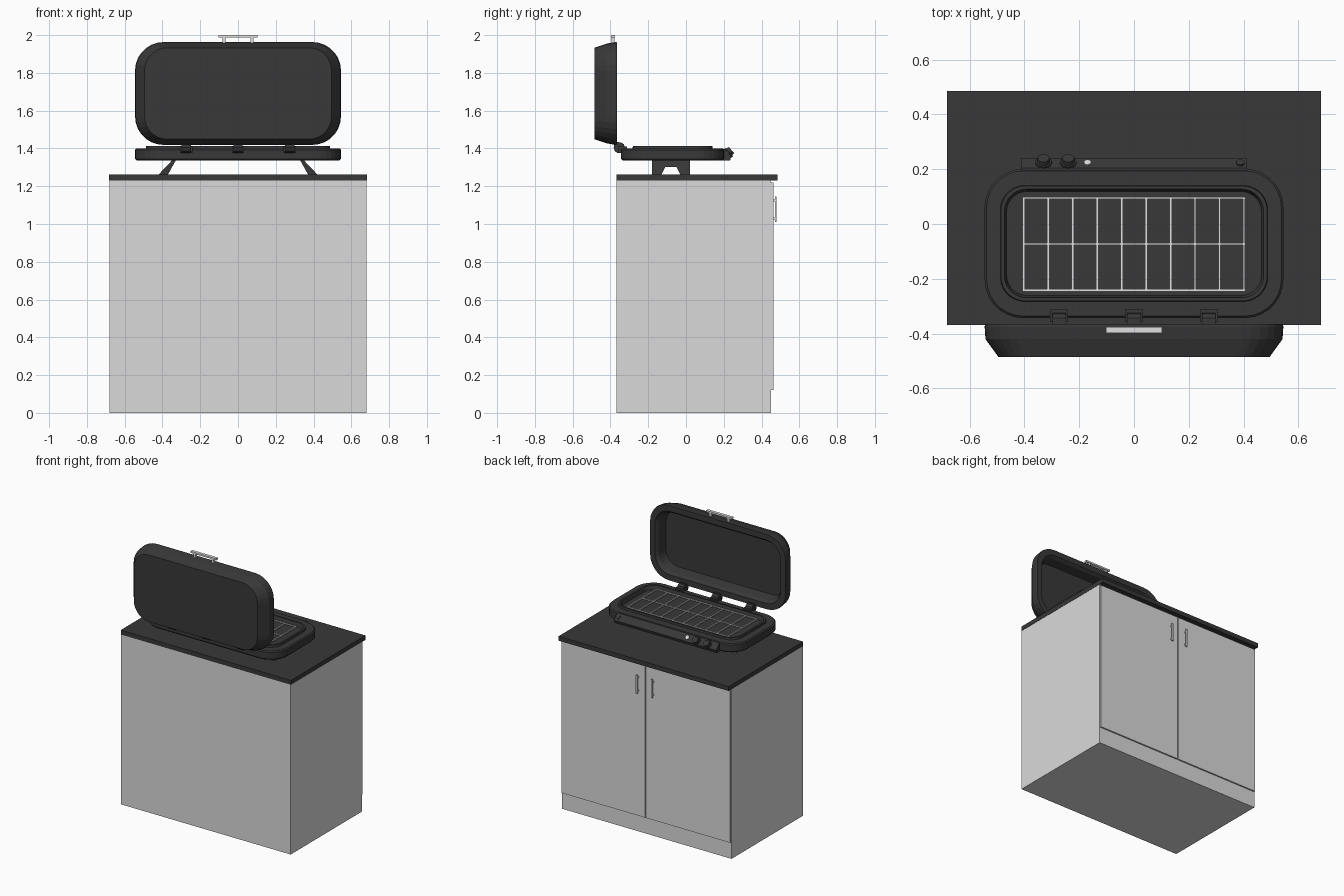
import bpy, bmesh, math
from mathutils import Matrix, Vector

if "Cube" in bpy.data.objects:
    bpy.data.objects.remove(bpy.data.objects["Cube"], do_unlink=True)


def material(name, value):
    m = bpy.data.materials.new(name)
    m.use_nodes = True
    colour = (value, value, value, 1)
    m.diffuse_color = colour
    m.node_tree.nodes["Principled BSDF"].inputs["Base Color"].default_value = colour
    return m


CHARCOAL = material("charcoal", 0.04)
CABINET = material("cabinet grey", 0.7)
STEEL = material("pale steel", 0.75)


def finish(name, bm, mat):
    bmesh.ops.recalc_face_normals(bm, faces=bm.faces)
    mesh = bpy.data.meshes.new(name)
    bm.to_mesh(mesh)
    bm.free()
    mesh.materials.append(mat)
    obj = bpy.data.objects.new(name, mesh)
    bpy.context.collection.objects.link(obj)
    return obj


def box(name, x, y, z, mat):
    """Box from (low, high) spans on each axis."""
    bm = bmesh.new()
    size = [b - a for a, b in (x, y, z)]
    mid = Vector([(a + b) / 2 for a, b in (x, y, z)])
    bmesh.ops.create_cube(bm, size=1, matrix=Matrix.Translation(mid) @ Matrix.Diagonal((*size, 1)))
    return finish(name, bm, mat)


def cylinder(name, centre, axis, radius, depth, mat, tip=1.0, sides=20):
    bm = bmesh.new()
    turn = Vector((0, 0, 1)).rotation_difference(Vector(axis)).to_matrix().to_4x4()
    bmesh.ops.create_cone(bm, cap_ends=True, segments=sides, radius1=radius, radius2=radius * tip,
                          depth=depth, matrix=Matrix.Translation(centre) @ turn)
    obj = finish(name, bm, mat)
    return obj


def rounded_loft(name, rings, matrix, mat, steps=7):
    """Loft through rounded rectangles (half width, half height, radius, level), capped."""
    bm = bmesh.new()
    loops = []
    for w, h, r, level in rings:
        loop = []
        for q, (sx, sy) in enumerate(((1, 1), (-1, 1), (-1, -1), (1, -1))):
            for i in range(steps + 1):
                a = math.pi / 2 * (q + i / steps)
                co = (sx * (w - r) + r * math.cos(a), sy * (h - r) + r * math.sin(a), level)
                loop.append(bm.verts.new(matrix @ Vector(co)))
        loops.append(loop)
    for a, b in zip(loops, loops[1:]):
        for i in range(len(a)):
            j = (i + 1) % len(a)
            bm.faces.new((a[i], a[j], b[j], b[i]))
    bm.faces.new(loops[0])
    bm.faces.new(loops[-1])
    return finish(name, bm, mat)


def prism(name, profile, x_low, x_high, mat):
    """Extrude a (y, z) profile between two x positions given as functions of z."""
    bm = bmesh.new()
    a = [bm.verts.new((x_low(z), y, z)) for y, z in profile]
    b = [bm.verts.new((x_high(z), y, z)) for y, z in profile]
    bm.faces.new(a)
    bm.faces.new(b)
    for i in range(len(a)):
        j = (i + 1) % len(a)
        bm.faces.new((a[i], a[j], b[j], b[i]))
    return finish(name, bm, mat)


# Cabinet and countertop
box("cabinet_body", (-0.68, 0.68), (-0.368, 0.45), (0, 1.23), CABINET)
box("countertop", (-0.682, 0.682), (-0.368, 0.485), (1.23, 1.262), CHARCOAL)

# Doors with bar handles
for side, s in (("left", 1), ("right", -1)):
    box(side + "_door", sorted((s * 0.004, s * 0.676)), (0.451, 0.462), (0.12, 1.22), CABINET)
    span = sorted((s * 0.055, s * 0.067))
    box(side + "_door_handle", span, (0.472, 0.48), (1.01, 1.145), STEEL)
    for z in (1.03, 1.125):
        box(side + "_door_handle_post", span, (0.46, 0.474), (z - 0.005, z + 0.005), STEEL)

# Splayed legs with an arched cutout
leg = [(-0.18, 1.262), (-0.13, 1.262), (-0.11, 1.302), (-0.05, 1.302),
       (-0.03, 1.262), (0.02, 1.262), (0.02, 1.336), (-0.18, 1.336)]
for side, s in (("left", 1), ("right", -1)):
    prism(side + "_leg", leg, lambda z: s * (0.33 + (1.336 - z) * 0.55),
          lambda z: s * (0.35 + (1.336 - z) * 0.95), CHARCOAL)

# Grill tray with raised rim and recessed floor
rounded_loft("grill_base", [
    (0.535, 0.262, 0.13, 1.335), (0.545, 0.272, 0.14, 1.345), (0.545, 0.272, 0.14, 1.393),
    (0.538, 0.265, 0.135, 1.4), (0.488, 0.212, 0.09, 1.4), (0.486, 0.21, 0.09, 1.414),
    (0.473, 0.198, 0.08, 1.414), (0.465, 0.19, 0.075, 1.385)],
    Matrix.Translation((0, -0.071, 0)), CHARCOAL)

# Cooking grate
for i in range(10):
    x = -0.402 + i * 0.0893
    box("grate_bar", (x - 0.004, x + 0.004), (-0.245, 0.098), (1.396, 1.404), STEEL)
for y, half in ((-0.242, 0.004), (-0.073, 0.003), (0.095, 0.004)):
    box("grate_rail", (-0.406, 0.406), (y - half, y + half), (1.395, 1.403), STEEL)

# Control panel, knobs and buttons
prism("control_panel", [(0.15, 1.336), (0.233, 1.336), (0.24, 1.358), (0.204, 1.398), (0.15, 1.398)],
      lambda z: -0.41, lambda z: 0.41, CHARCOAL)
slope = Vector((0, 0.74, 0.67))
for x in (-0.33, -0.24):
    cylinder("knob_collar", (x, 0.224, 1.377), slope, 0.03, 0.012, CHARCOAL)
    cylinder("control_knob", (x, 0.231, 1.383), slope, 0.025, 0.026, CHARCOAL, tip=0.85)
cylinder("igniter_button", (-0.17, 0.221, 1.379), slope, 0.013, 0.014, STEEL)
cylinder("gas_port", (0.388, 0.221, 1.379), slope, 0.015, 0.014, CHARCOAL)

# Open lid, hollow on the cooking side
stand_up = Matrix.Translation((0, -0.365, 1.691)) @ Matrix.Rotation(math.pi / 2, 4, "X")
rounded_loft("lid", [
    (0.475, 0.202, 0.1, 0.085), (0.488, 0.214, 0.11, 0.02), (0.503, 0.23, 0.12, 0),
    (0.543, 0.271, 0.15, 0), (0.545, 0.272, 0.15, 0.01), (0.542, 0.264, 0.145, 0.055),
    (0.495, 0.242, 0.12, 0.12)], stand_up, CHARCOAL)

# Lid handle
box("lid_handle_bar", (-0.103, 0.103), (-0.398, -0.376), (1.988, 2.0), STEEL)
for x in (-0.073, 0.073):
    box("lid_handle_post", (x - 0.008, x + 0.008), (-0.395, -0.379), (1.955, 1.99), STEEL)

# Hinges
for x in (-0.273, 0, 0.273):
    cylinder("hinge_knuckle", (x, -0.353, 1.404), (1, 0, 0), 0.03, 0.05, CHARCOAL, sides=10)
    box("hinge_plate", (x - 0.033, x + 0.033), (-0.358, -0.312), (1.375, 1.41), CHARCOAL)
    box("hinge_arm", (x - 0.025, x + 0.025), (-0.382, -0.355), (1.4, 1.435), CHARCOAL)
